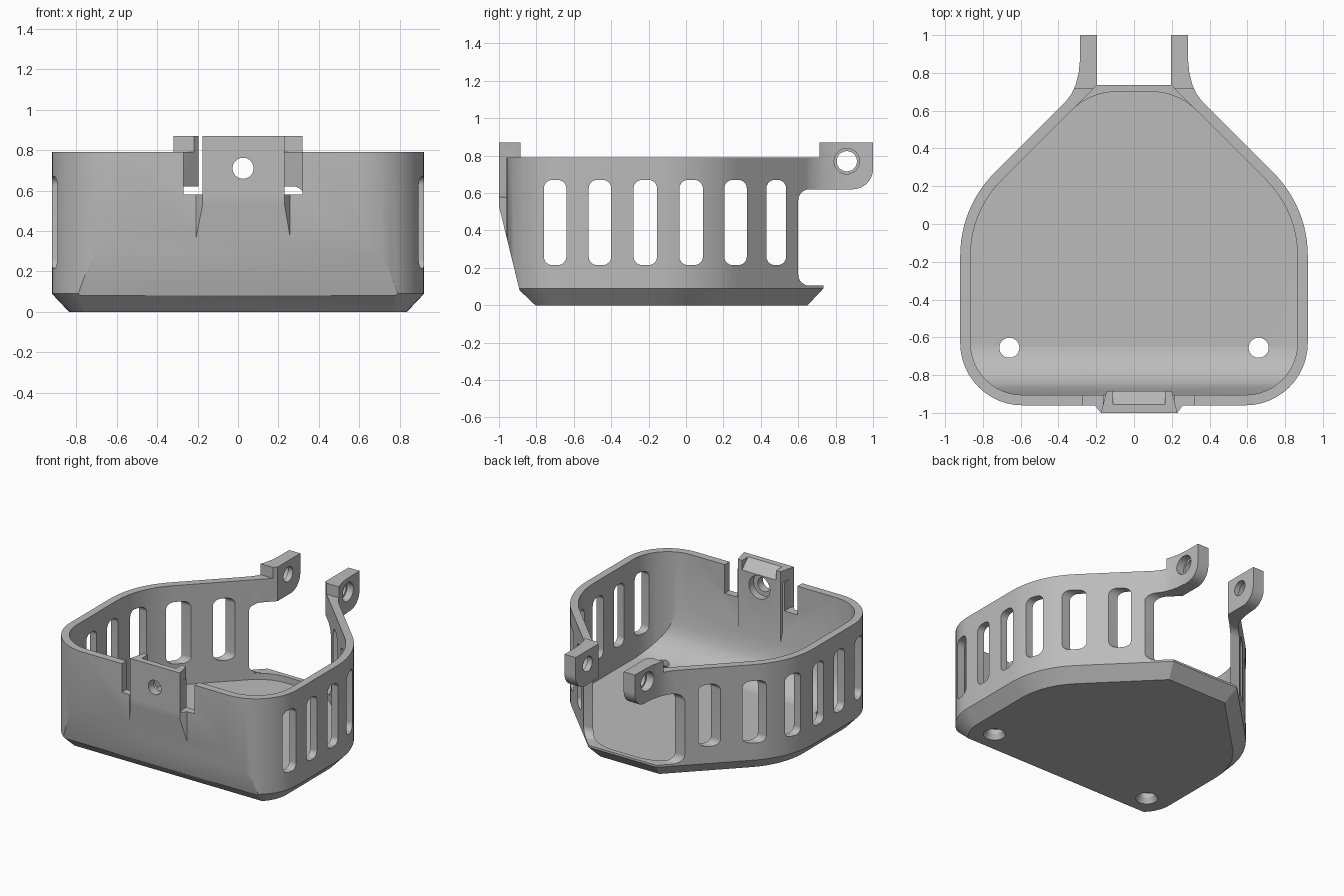
import bpy, bmesh, math
from mathutils import Vector

if "Cube" in bpy.data.objects:
    bpy.data.objects.remove(bpy.data.objects["Cube"], do_unlink=True)

grey = bpy.data.materials.new("plain grey")
grey.use_nodes = True
grey.diffuse_color = (0.5, 0.5, 0.5, 1)
grey.node_tree.nodes["Principled BSDF"].inputs["Base Color"].default_value = (0.5, 0.5, 0.5, 1)


def rounded(corners, steps=12):
    """Polygon whose corners (u, v, radius) are filleted."""
    out, n = [], len(corners)
    for i, c in enumerate(corners):
        p = Vector(c[:2])
        r = c[2] if len(c) > 2 else 0
        if r == 0:
            out.append(p)
            continue
        a = (Vector(corners[i - 1][:2]) - p).normalized()
        b = (Vector(corners[(i + 1) % n][:2]) - p).normalized()
        half = a.angle(b) / 2
        centre = p + (a + b).normalized() * r / math.sin(half)
        start = p + a * r / math.tan(half) - centre
        turn = math.pi - 2 * half
        if a.x * b.y - a.y * b.x > 0:
            turn = -turn
        for k in range(steps + 1):
            t = turn * k / steps
            co, si = math.cos(t), math.sin(t)
            out.append(centre + Vector((start.x * co - start.y * si, start.x * si + start.y * co)))
    return out


def circle(u, v, r, n=40):
    return [Vector((u + r * math.cos(2 * math.pi * k / n), v + r * math.sin(2 * math.pi * k / n)))
            for k in range(n)]


def rect(u0, u1, v0, v1, r=0):
    return rounded([(u0, v0, r), (u1, v0, r), (u1, v1, r), (u0, v1, r)])


def loft(name, axis, *rings):
    """Solid through (height, polygon) rings stacked along an axis."""
    place = {"x": lambda p, h: (h, p[0], p[1]),
             "y": lambda p, h: (p[0], h, p[1]),
             "z": lambda p, h: (p[0], p[1], h)}[axis]
    bm = bmesh.new()
    loops = [[bm.verts.new(place(p, h)) for p in poly] for h, poly in rings]
    n = len(loops[0])
    bm.faces.new(loops[0])
    bm.faces.new(loops[-1])
    for lo, hi in zip(loops, loops[1:]):
        for i in range(n):
            bm.faces.new((lo[i], lo[(i + 1) % n], hi[(i + 1) % n], hi[i]))
    bmesh.ops.recalc_face_normals(bm, faces=bm.faces)
    mesh = bpy.data.meshes.new(name)
    bm.to_mesh(mesh)
    bm.free()
    obj = bpy.data.objects.new(name, mesh)
    bpy.context.collection.objects.link(obj)
    mesh.materials.append(grey)
    return obj


def combine(target, tool, operation="DIFFERENCE"):
    mod = target.modifiers.new(tool.name, "BOOLEAN")
    mod.operation, mod.object, mod.solver = operation, tool, "EXACT"
    bpy.context.view_layer.objects.active = target
    bpy.ops.object.modifier_apply(modifier=mod.name)
    bpy.data.objects.remove(tool, do_unlink=True)


def mirrored(half):
    return half + [(-c[0],) + tuple(c[1:]) for c in reversed(half)]


def outline(inset, back, back_r=0):
    """Tray plan: rounded front, straight sides, diagonals to a short back."""
    side, diag = 0.92 - inset, 1.01 - inset * math.sqrt(2)
    return rounded(mirrored([(side, -0.96 + inset, 0.33 - inset),
                             (side, diag - side, 0.62 - inset),
                             (diag - back, back, back_r)]))


# Outer tray with bevelled underside
tray = loft("tray", "z", (0, outline(0.085, 0.65)), (0.09, outline(0, 0.735)), (0.79, outline(0, 0.735)))

# Two hinge arms at the back
for s in (1, -1):
    plan = [(0.36, 0.65), (0.33, 0.69), (0.308, 0.74), (0.293, 0.8), (0.286, 0.87), (0.285, 1),
            (0.195, 1), (0.15, 0.72), (0.28, 0.58)]
    combine(tray, loft("arm", "z", (0.55, [(s * x, y) for x, y in plan]),
                       (0.87, [(s * x, y) for x, y in plan])), "UNION")
combine(tray, loft("arm_step", "x", (-0.6, rect(0.3, 0.715, 0.79, 1)), (0.6, rect(0.3, 0.715, 0.79, 1))))

# Hollow inside with a curved ramp behind the front wall
inner = outline(0.055, 0.70, 0.34)
cavity = loft("cavity", "z", (0.06, inner), (1, inner))
ramp = rounded([(-1.1, -0.1), (-1.1, 0.45), (-0.91, 0.45), (-0.82, 0.058, 0.25), (-0.4, 0.058), (-0.4, -0.1)])
combine(cavity, loft("ramp", "x", (-1.1, ramp), (1.1, ramp)))
combine(tray, cavity)

# Open back between the arms
gap = mirrored([(0.345, 0.585), (0.195, 0.737), (0.195, 1.1)])
combine(tray, loft("back_gap", "z", (0.105, gap), (1, gap)))
window = rounded([(0.6, 0.105, 0.06), (1.2, 0.105), (1.2, 0.74), (1, 0.74), (1, 0.62, 0.11), (0.6, 0.62, 0.06)])
combine(tray, loft("back_window", "x", (-1.1, window), (1.1, window)))

# Notches beside the front tab
for x0, x1 in ((-0.27, -0.165), (0.215, 0.32)):
    combine(tray, loft("notch", "y", (-1.1, rect(x0, x1, 0.58, 1)), (-0.8, rect(x0, x1, 0.58, 1))))

# Front tab with a flared foot
tab = [(-0.175, -1), (0.23, -1), (0.2, -0.885), (-0.145, -0.885)]
combine(tray, loft("tab", "z", (0.07, tab), (0.87, tab)), "UNION")
foot = [(-0.175, -1), (0.23, -1), (0.265, -0.95), (-0.215, -0.95)]
combine(tray, loft("tab_foot", "z", (0.2, foot), (0.58, foot)), "UNION")
groove = [(-0.97, 0.885), (-0.87, 0.785), (-0.8, 0.785), (-0.8, 0.95), (-0.97, 0.95)]
combine(tray, loft("tab_groove", "x", (-0.11, groove), (0.165, groove)))

# Sloping lower front
slope = [(-0.7, -0.1), (-0.89, 0.08), (-1, 0.53), (-1.3, 0.53), (-1.3, -0.1)]
combine(tray, loft("front_slope", "x", (-1.2, slope), (1.2, slope)))

# Vent slots through both sides
for y0, y1 in ((-0.76, -0.64), (-0.52, -0.4), (-0.28, -0.155), (-0.035, 0.09), (0.205, 0.325), (0.43, 0.535)):
    slot = rect(y0, y1, 0.215, 0.67, 0.045)
    combine(tray, loft("slot", "x", (-1.2, slot), (1.2, slot)))

# Screw holes in the tab, arms and floor
combine(tray, loft("tab_hole", "y", (-1.1, circle(0.025, 0.71, 0.052)), (-0.8, circle(0.025, 0.71, 0.052))))
combine(tray, loft("tab_bore", "y", (-0.94, circle(0.025, 0.71, 0.085)), (-0.8, circle(0.025, 0.71, 0.085))))
combine(tray, loft("arm_hole", "x", (-0.5, circle(0.86, 0.77, 0.054)), (0.5, circle(0.86, 0.77, 0.054))))
for s in (1, -1):
    combine(tray, loft("arm_bore", "x", (s * 0.235, circle(0.86, 0.77, 0.068)),
                       (s * 0.5, circle(0.86, 0.77, 0.068))))
    x, y = s * 0.66, -0.655
    combine(tray, loft("floor_hole", "z", (-0.01, circle(x, y, 0.08)), (0.035, circle(x, y, 0.053)),
                       (0.3, circle(x, y, 0.053))))

bpy.ops.object.select_all(action="DESELECT")
tray.select_set(True)
bpy.context.view_layer.objects.active = tray
bpy.ops.object.shade_smooth_by_angle(angle=math.radians(25))
